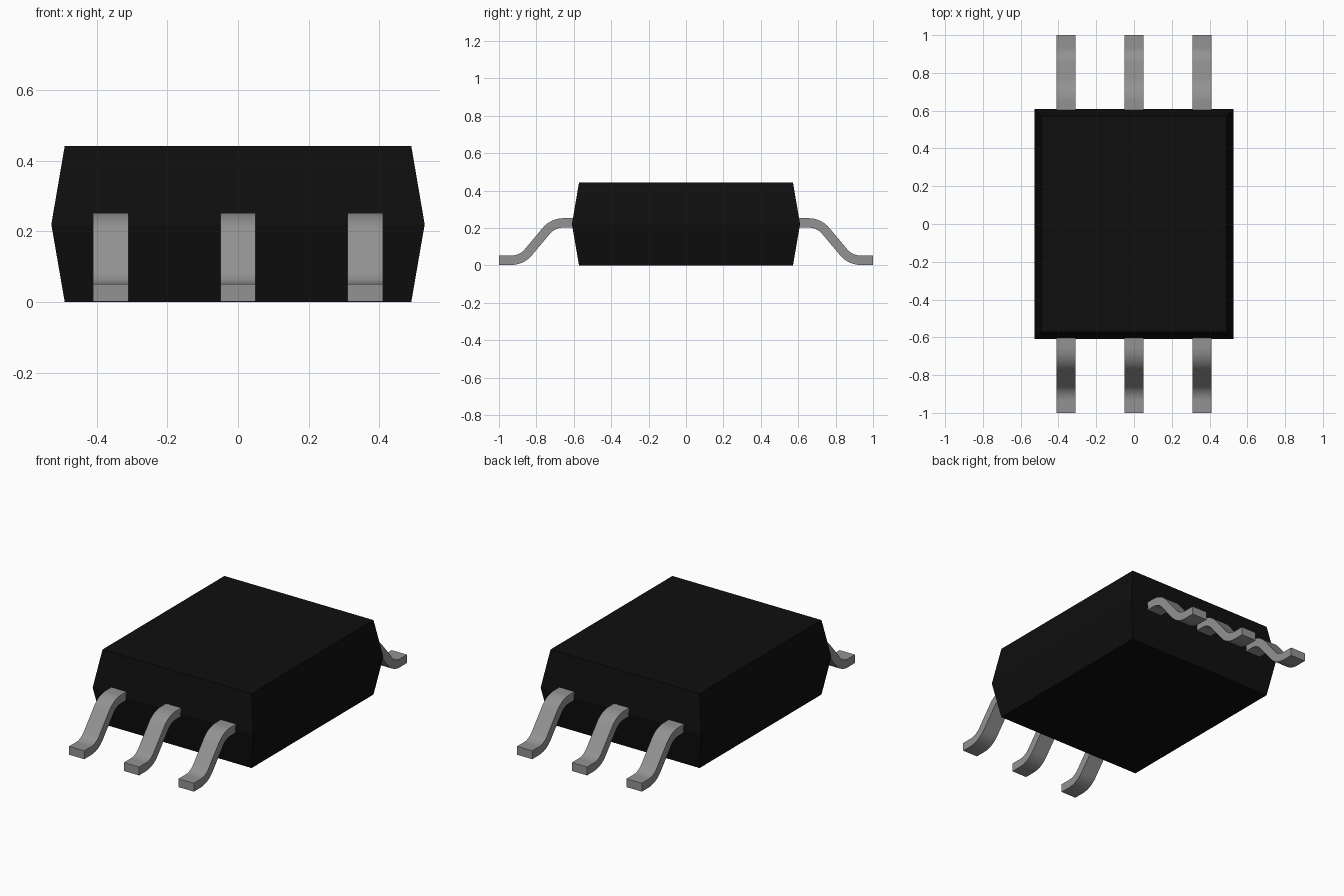
import bpy, bmesh
from math import sin, cos, radians

cube = bpy.data.objects.get("Cube")
if cube:
    bpy.data.objects.remove(cube, do_unlink=True)


def material(name, value):
    m = bpy.data.materials.new(name)
    m.use_nodes = True
    m.diffuse_color = (value, value, value, 1)
    m.node_tree.nodes["Principled BSDF"].inputs["Base Color"].default_value = m.diffuse_color
    return m


def add_object(name, bm, mat):
    bmesh.ops.recalc_face_normals(bm, faces=bm.faces[:])
    mesh = bpy.data.meshes.new(name)
    bm.to_mesh(mesh)
    bm.free()
    mesh.materials.append(mat)
    obj = bpy.data.objects.new(name, mesh)
    bpy.context.collection.objects.link(obj)
    return obj


black = material("black plastic", 0.0045)
metal = material("grey metal", 0.29)

# Body: three stacked rectangles, widest at mid height
bm = bmesh.new()
rings = []
for hx, hy, z in [(0.49, 0.572, 0), (0.528, 0.61, 0.22), (0.49, 0.572, 0.442)]:
    rings.append([bm.verts.new((sx * hx, sy * hy, z))
                  for sx, sy in [(-1, -1), (1, -1), (1, 1), (-1, 1)]])
for low, high in zip(rings, rings[1:]):
    for i in range(4):
        j = (i + 1) % 4
        bm.faces.new((low[i], low[j], high[j], high[i]))
bm.faces.new(rings[0][::-1])
bm.faces.new(rings[-1])
add_object("body", bm, black)

# Lead centre line: flat shoulder, two opposite bends, flat foot
RADIUS, BEND, STEPS, HALF = 0.12, radians(50), 10, 0.025
MID_Y, MID_Z, DROP = 0.795, 0.127, 0.2
slope_len = (DROP - 2 * RADIUS * (1 - cos(BEND))) / sin(BEND)
run = RADIUS * sin(BEND) + slope_len * cos(BEND) / 2
upper = [(MID_Y - run + RADIUS * sin(a), MID_Z + DROP / 2 - RADIUS * (1 - cos(a)), a)
         for a in (BEND * i / STEPS for i in range(STEPS + 1))]
lower = [(2 * MID_Y - y, 2 * MID_Z - z, a) for y, z, a in reversed(upper)]
path = [(0.56, MID_Z + DROP / 2, 0)] + upper + lower + [(1.0, MID_Z - DROP / 2, 0)]


def lead(name, x, side):
    """Sweep a flat rectangular strip along the centre line."""
    bm = bmesh.new()
    sections = []
    for y, z, a in path:
        sections.append([bm.verts.new((x + dx * 0.05,
                                       side * (y + n * HALF * sin(a)),
                                       z + n * HALF * cos(a)))
                         for dx, n in [(-1, -1), (1, -1), (1, 1), (-1, 1)]])
    for s, t in zip(sections, sections[1:]):
        for i in range(4):
            j = (i + 1) % 4
            bm.faces.new((s[i], s[j], t[j], t[i]))
    bm.faces.new(sections[0])
    bm.faces.new(sections[-1])
    add_object(name, bm, metal)


# Three leads on the front and three on the back
for side, end in [(-1, "front"), (1, "back")]:
    for x, place in [(-0.36, "right"), (0, "middle"), (0.36, "left")]:
        lead(f"{end}_{place}_lead", x, side)
